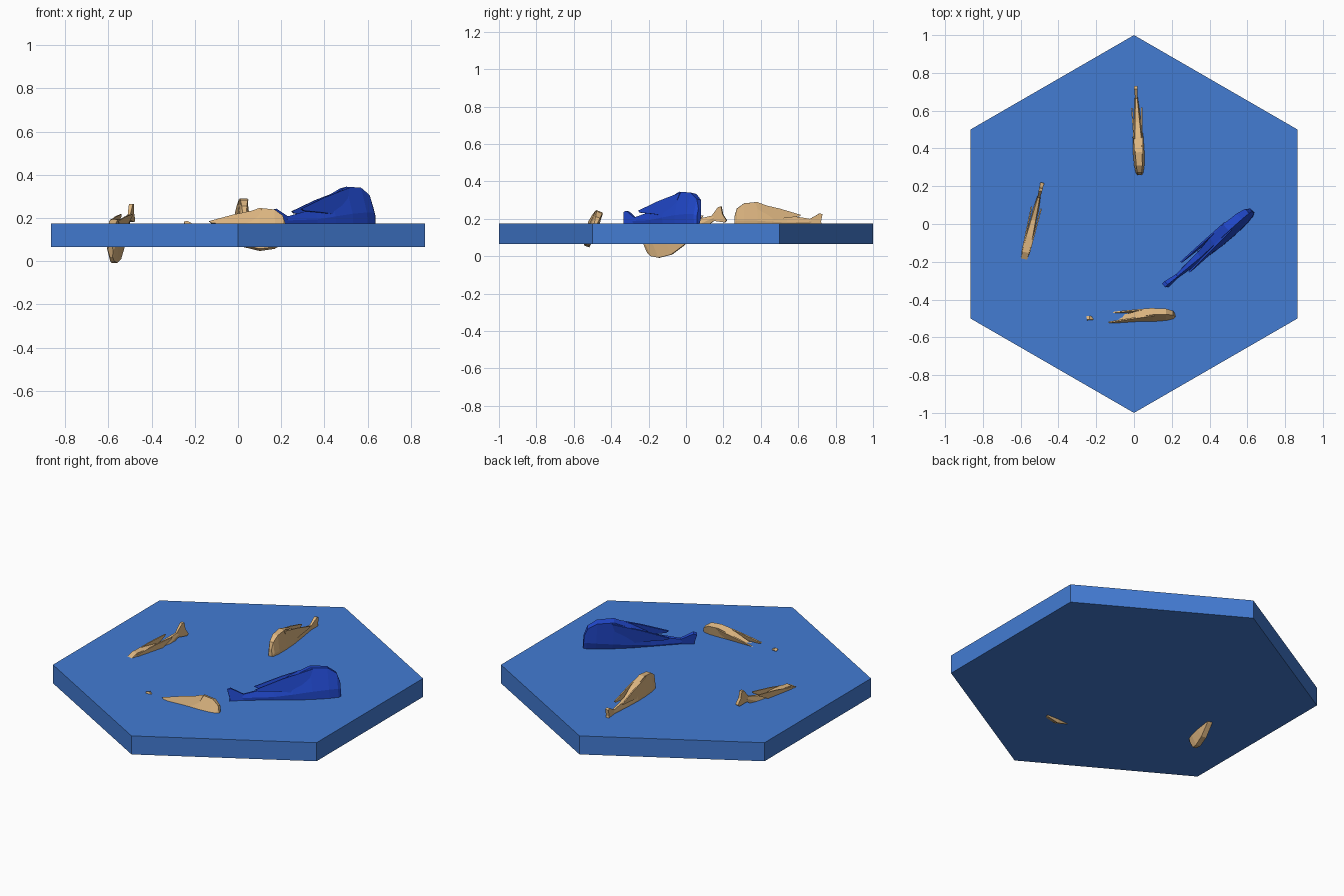
import bpy, bmesh
from math import radians
from mathutils import Matrix, Vector

cube = bpy.data.objects.get("Cube")
if cube:
    bpy.data.objects.remove(cube, do_unlink=True)


def material(name, rgb):
    mat = bpy.data.materials.new(name)
    mat.use_nodes = True
    colour = (*rgb, 1)
    mat.diffuse_color = colour
    mat.node_tree.nodes["Principled BSDF"].inputs["Base Color"].default_value = colour
    return mat


water_blue = material("water blue", (0.056, 0.20, 0.65))
sandy_tan = material("sandy tan", (0.73, 0.47, 0.22))
royal_blue = material("royal blue", (0.015, 0.065, 0.60))


def finish(name, bm, mat, matrix=Matrix()):
    bmesh.ops.recalc_face_normals(bm, faces=bm.faces)
    mesh = bpy.data.meshes.new(name)
    bm.to_mesh(mesh)
    bm.free()
    mesh.materials.append(mat)
    obj = bpy.data.objects.new(name, mesh)
    obj.matrix_world = matrix
    bpy.context.collection.objects.link(obj)
    return obj


def bridge(bm, rings):
    """Skin a row of equal rings and cap both ends."""
    rows = [[bm.verts.new(p) for p in ring] for ring in rings]
    for a, b in zip(rows, rows[1:]):
        for i in range(len(a)):
            j = (i + 1) % len(a)
            bm.faces.new((a[i], a[j], b[j], b[i]))
    bm.faces.new(rows[0])
    bm.faces.new(rows[-1])


# Body stations: distance behind nose, top, bottom, half width
STATIONS = [(0, .03, -.035, .012), (.012, .07, -.06, .02),
            (.05, .098, -.085, .027), (.12, .105, -.095, .03),
            (.20, .075, -.075, .028), (.28, .035, -.045, .02),
            (.41, .014, -.014, .008)]
# Side outlines of the tail and the swept side fins
TAIL = [(.40, .013), (.455, .045), (.47, .04), (.462, 0),
        (.47, -.04), (.455, -.045), (.40, -.013)]
FIN = [(.11, .10), (.24, .07), (.355, .036), (.345, .028), (.26, .018), (.15, 0)]


def fish(name, mat, nose, heading, pitch=0, roll=0, size=1):
    place = (Matrix.Translation(nose)
             @ Matrix.Rotation(radians(heading), 4, 'Z')
             @ Matrix.Rotation(radians(pitch), 4, 'Y')
             @ Matrix.Rotation(radians(roll), 4, 'X')
             @ Matrix.Scale(size, 4))

    # Six sided body
    bm = bmesh.new()
    rings = []
    for d, top, low, w in STATIONS:
        mid = (top + low) / 2
        rings.append([(-d, w * .6, top), (-d, w, mid), (-d, w * .5, low),
                      (-d, -w * .5, low), (-d, -w, mid), (-d, -w * .6, top)])
    bridge(bm, rings)
    finish(name + "_body", bm, mat, place)

    # Forked tail, thicker towards the end
    bm = bmesh.new()
    bridge(bm, [[(-d, s * (.006 + (d - .4) * .06), z) for d, z in TAIL]
                for s in (-1, 1)])
    finish(name + "_tail", bm, mat, place)

    # Mirrored side fins, leaning out towards their tips
    for side, label in ((1, "left"), (-1, "right")):
        bm = bmesh.new()
        bridge(bm, [[(-d, side * (.012 + d * .03 + t), z) for d, z in FIN]
                    for t in (0, .007)])
        finish(f"{name}_{label}_fin", bm, mat, place)


# Hexagonal water tile
bm = bmesh.new()
bmesh.ops.create_cone(bm, cap_ends=True, segments=6, radius1=1, radius2=1, depth=.11,
                      matrix=Matrix.Translation((0, 0, .12)))
if max(v.co.y for v in bm.verts) < .95:
    bmesh.ops.rotate(bm, verts=bm.verts, matrix=Matrix.Rotation(radians(30), 3, 'Z'))
finish("hexagon_tile", bm, water_blue)

# Fish swimming through the surface
fish("back_fish", sandy_tan, Vector((.03, .26, .185)), -87.5)
fish("front_fish", sandy_tan, Vector((.22, -.495, .142)), 2, roll=-20)
fish("diving_fish", sandy_tan, Vector((-.59, -.22, .052)), -103.4, pitch=22)
fish("large_fish", royal_blue, Vector((.625, .07, .215)), 41, pitch=-3, roll=-10, size=1.3)
